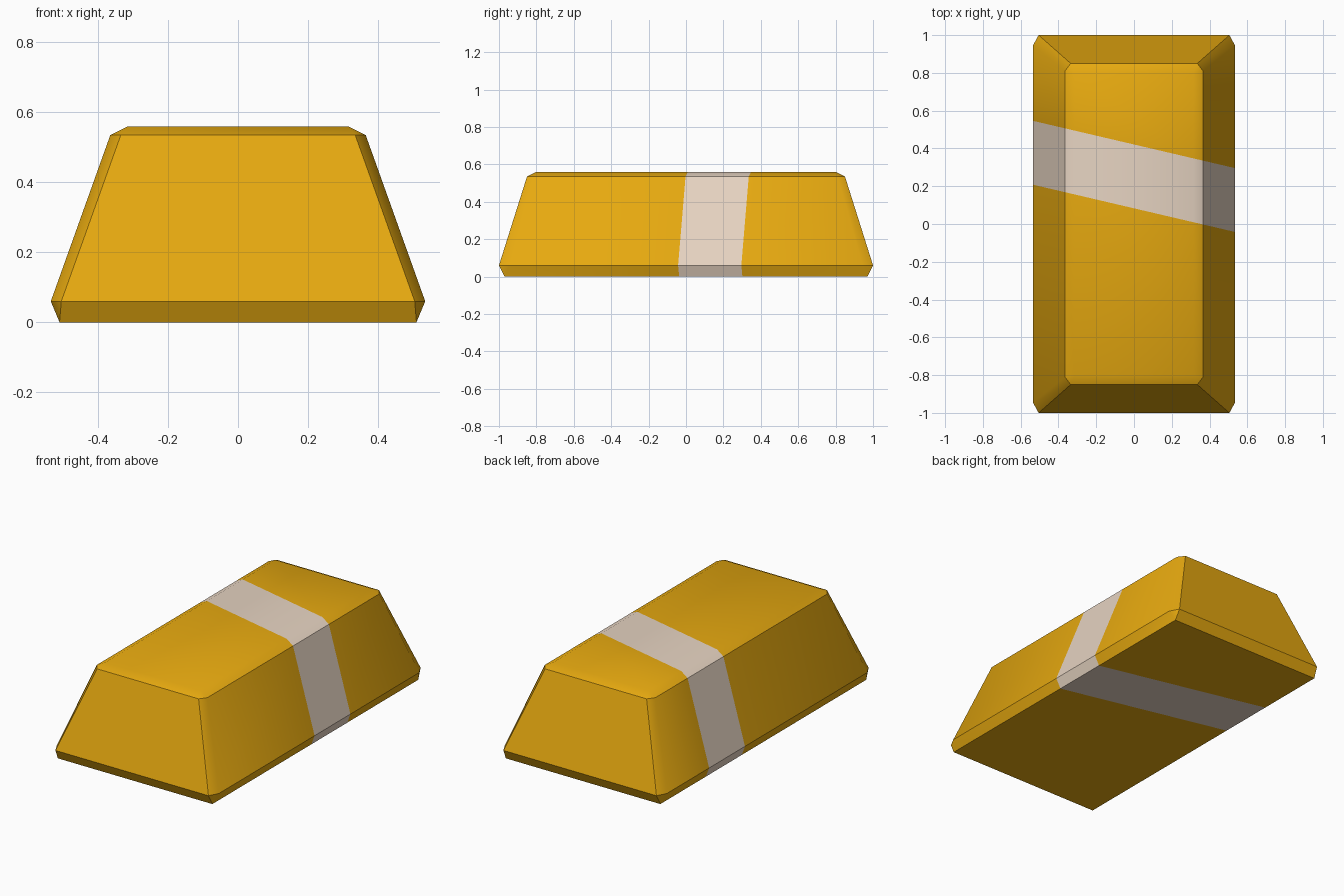
import bpy, bmesh, math
from mathutils import Vector

if "Cube" in bpy.data.objects:
    bpy.data.objects.remove(bpy.data.objects["Cube"])


def material(name, color):
    m = bpy.data.materials.new(name)
    m.diffuse_color = (*color, 1)
    m.use_nodes = True
    m.node_tree.nodes["Principled BSDF"].inputs["Base Color"].default_value = m.diffuse_color
    return m


# Rings from bottom to top: z, half width, half length, corner cut in x and y
rings = [(0.0, 0.51, 0.97, 0, 0), (0.06, 0.535, 1.0, 0.03, 0.055),
         (0.535, 0.365, 0.85, 0.03, 0.04), (0.56, 0.315, 0.80, 0, 0)]

bm = bmesh.new()
loops = []
for z, w, l, cx, cy in rings:
    pts = []
    for sx, sy in ((1, -1), (1, 1), (-1, 1), (-1, -1)):
        pair = [(sx * (w - cx), sy * l, z), (sx * w, sy * (l - cy), z)]
        pts += pair if sx * sy < 0 else pair[::-1]
    loops.append([bm.verts.new(p) for p in pts])

# Side walls and caps
for a, b in zip(loops, loops[1:]):
    for i in range(8):
        j = (i + 1) % 8
        bm.faces.new((a[i], a[j], b[j], b[i]))
bm.faces.new(loops[0][::-1])
bm.faces.new(loops[-1])
bmesh.ops.remove_doubles(bm, verts=bm.verts[:], dist=0.001)
bmesh.ops.recalc_face_normals(bm, faces=bm.faces[:])

# Slanted band cut around the bar
slope, low, high = 0.234, 0.083, 0.421
for c in (low, high):
    bmesh.ops.bisect_plane(bm, geom=bm.verts[:] + bm.edges[:] + bm.faces[:],
                           plane_co=(0, c, 0), plane_no=Vector((slope, 1, 0)).normalized())
for f in bm.faces:
    p = f.calc_center_median()
    f.material_index = int(low < p.y + slope * p.x < high)

mesh = bpy.data.meshes.new("gold_bar")
bm.to_mesh(mesh)
bm.free()
mesh.materials.append(material("gold", (0.8, 0.4, 0.005)))
mesh.materials.append(material("pale_band", (0.8, 0.66, 0.54)))
bar = bpy.data.objects.new("gold_bar", mesh)
bpy.context.collection.objects.link(bar)

# Soft ends on the long sides, crisp main edges
bpy.context.view_layer.objects.active = bar
bar.select_set(True)
bpy.ops.object.shade_smooth_by_angle(angle=math.radians(32))
